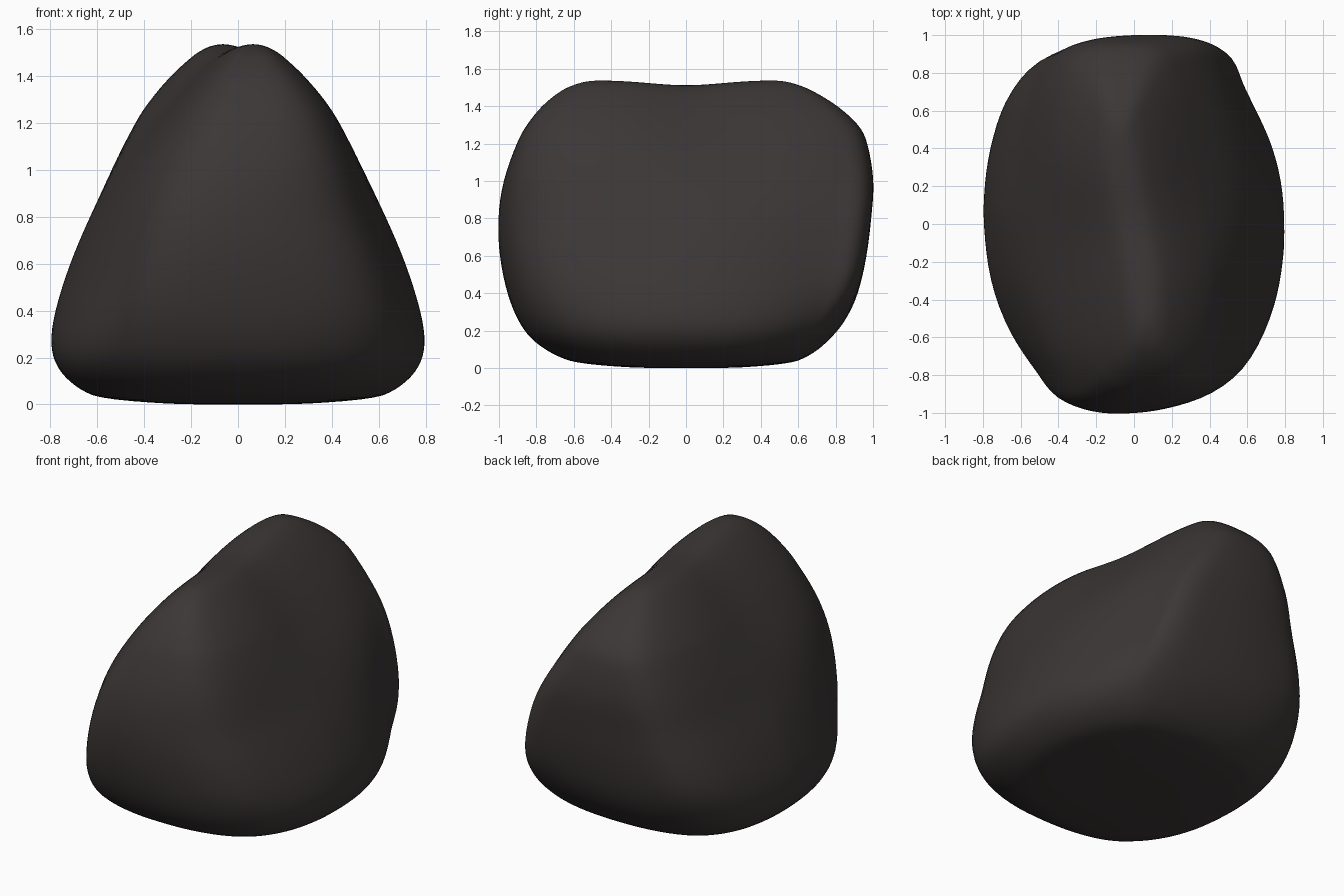
import bpy, bmesh, math

if "Cube" in bpy.data.objects:
    bpy.data.objects.remove(bpy.data.objects["Cube"])

# Plan outline of the boulder, counter-clockwise from the right side
OUTLINE = [(.79, -.05), (.775, .2), (.72, .45), (.645, .66), (.59, .81), (.55, .93),
           (.43, .99), (.22, 1), (-.02, .995), (-.3, .965), (-.55, .9), (-.7, .71),
           (-.765, .46), (-.79, .18), (-.785, -.02), (-.735, -.32), (-.63, -.62),
           (-.52, -.82), (-.44, -.93), (-.26, -.99), (-.05, -1), (.2, -.975),
           (.46, -.9), (.63, -.75), (.735, -.48), (.78, -.22)]
# Height, half width, front reach, back reach
LAYERS = [(0, .02, .02, .02), (.004, .3, .3, .3), (.03, .58, .58, .56), (.08, .695, .72, .68),
          (.16, .77, .83, .775), (.26, .797, .9, .855), (.4, .778, .955, .92),
          (.6, .715, .995, .965), (.8, .63, 1.003, .99), (1, .525, .975, 1.003), (1.2, .395, .905, .97),
          (1.3, .32, .85, .92), (1.4, .235, .77, .81), (1.48, .15, .67, .68),
          (1.52, .09, .58, .58), (1.535, .045, .51, .51), (1.539, .008, .44, .44)]


def spline(pts, steps, closed):
    """Smooth curve through the points."""
    n, out = len(pts), []
    pick = (lambda i: pts[i % n]) if closed else (lambda i: pts[max(0, min(n - 1, i))])
    for i in range(n if closed else n - 1):
        a, b, c, d = (pick(i + k) for k in (-1, 0, 1, 2))
        for s in range(steps):
            t = s / steps
            out.append(tuple(.5 * (2 * q + (r - p) * t + (2 * p - 5 * q + 4 * r - w) * t * t
                                   + (3 * q - p - 3 * r + w) * t ** 3)
                             for p, q, r, w in zip(a, b, c, d)))
    return out if closed else out + [tuple(pts[-1])]


def ramp(z, lo, hi):
    t = max(0, min(1, (z - lo) / (hi - lo)))
    return t * t * (3 - 2 * t)


bm = bmesh.new()
rings = []
outline = spline(OUTLINE, 4, True)
for z, hx, front, back in spline(LAYERS, 4, False):
    ring = []
    blend = .85 * ramp(z, .7, 1.35) + .75 * (1 - ramp(z, .1, .55))
    power = 2.5 + 1.0 * ramp(z, .3, .9)
    for x, y in outline:
        u, v = x / .79, y
        # Even, rounded-box sections near the crest and the base
        length = (abs(u) ** power + abs(v) ** power) ** (1 / power)
        u, v = (c * (1 - blend + blend / length) for c in (u, v))
        py = v * (back if v > 0 else front)
        # Crest twists sideways and dips in the middle
        px = u * hx - .075 * math.tanh(py / .35) * ramp(z, .75, 1.35)
        pz = z - .027 * ramp(z, .95, 1.45) * math.exp(-(py / .27) ** 2)
        ring.append(bm.verts.new((px, py, pz)))
    rings.append(ring)

# Skin between layers, then close base and crest
n = len(outline)
for lower, upper in zip(rings, rings[1:]):
    for i in range(n):
        j = (i + 1) % n
        bm.faces.new((lower[i], lower[j], upper[j], upper[i]))
bm.faces.new(rings[0][::-1])
cap = bm.faces.new(rings[-1])
bmesh.ops.triangulate(bm, faces=[cap])
# Even out the surface
for _ in range(3):
    bmesh.ops.smooth_vert(bm, verts=[v for v in bm.verts if .05 < v.co.z < 1.49], factor=.5,
                          use_axis_x=True, use_axis_y=True, use_axis_z=True)
for f in bm.faces:
    f.smooth = True

mesh = bpy.data.meshes.new("boulder")
bm.to_mesh(mesh)
bm.free()
stone = bpy.data.materials.new("dark_stone")
stone.diffuse_color = (.045, .038, .037, 1)
stone.use_nodes = True
stone.node_tree.nodes["Principled BSDF"].inputs["Base Color"].default_value = stone.diffuse_color
mesh.materials.append(stone)
boulder = bpy.data.objects.new("boulder", mesh)
bpy.context.collection.objects.link(boulder)
